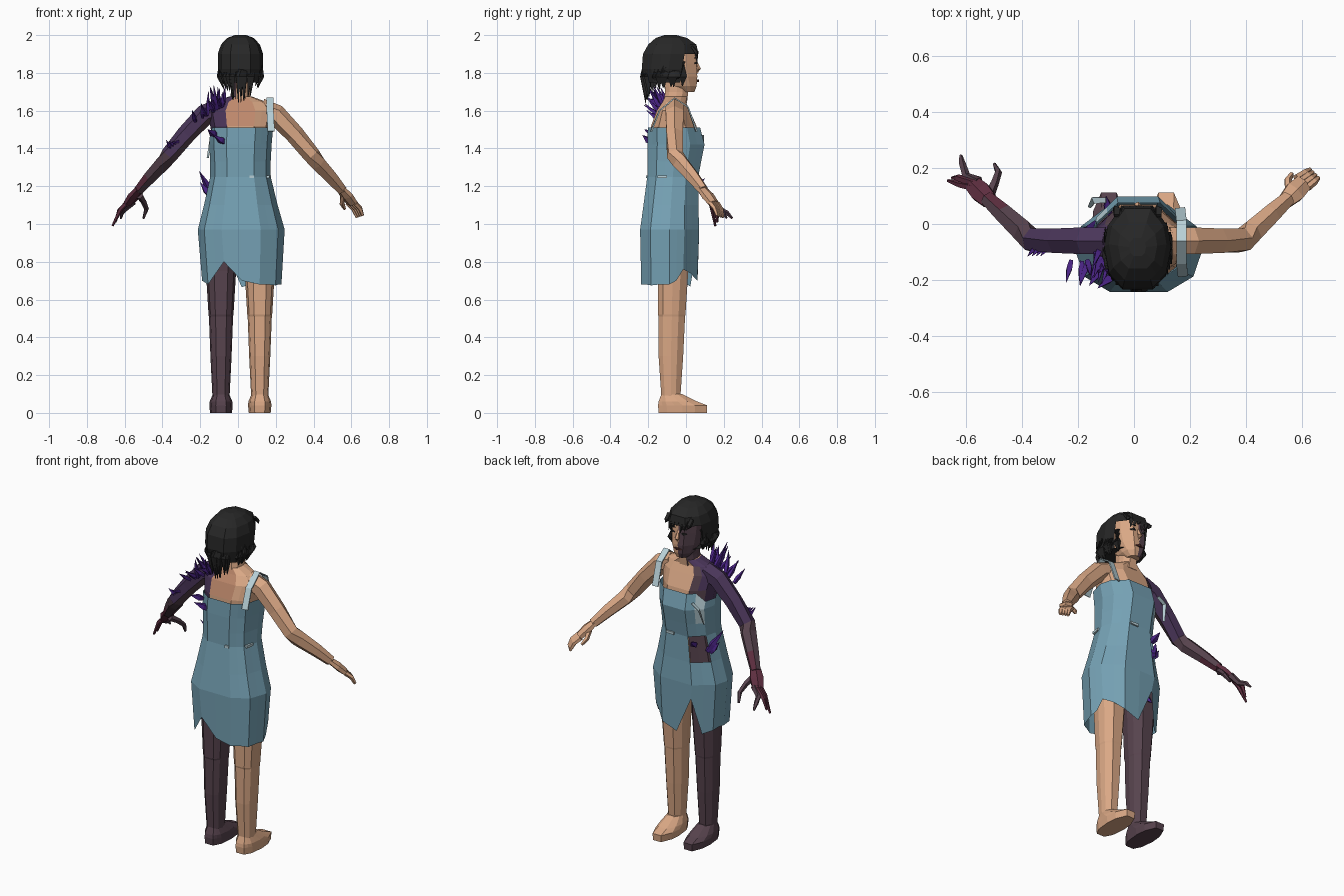
import bpy, bmesh, math, random
from mathutils import Vector

random.seed(4)
if "Cube" in bpy.data.objects:
    bpy.data.objects.remove(bpy.data.objects["Cube"])

COLOURS = {
    "skin": (0.70, 0.39, 0.235), "flushed_skin": (0.52, 0.25, 0.15),
    "dark_skin": (0.095, 0.056, 0.075), "violet_skin": (0.068, 0.036, 0.10),
    "maroon_skin": (0.11, 0.027, 0.05), "dress_blue": (0.18, 0.36, 0.46),
    "pale_cloth": (0.48, 0.63, 0.68), "hair_black": (0.02, 0.02, 0.02),
    "thorn_purple": (0.07, 0.018, 0.24), "lip_brown": (0.09, 0.03, 0.025),
}
MATS = {}
for key, rgb in COLOURS.items():
    m = bpy.data.materials.new(key)
    m.use_nodes = True
    m.diffuse_color = (*rgb, 1)
    bsdf = m.node_tree.nodes["Principled BSDF"]
    bsdf.inputs["Base Color"].default_value = (*rgb, 1)
    bsdf.inputs["Roughness"].default_value = 0.9
    MATS[key] = m

MID = 0.013  # body centre line
OUTLINE = [(-.45, -1), (.45, -1), (.85, -.65), (1, 0), (.9, .5)]
OUTLINE += [(-x, y) for x, y in [(-.45, 1), (.45, 1), (.9, .5), (1, 0), (.85, -.65)]]


def skin_rings(name, rings, paint, skip=None, caps=True):
    """Bridge vertex rings; paint is a colour or a rule (centre, row, column)."""
    bm = bmesh.new()
    loops = [[bm.verts.new(p) for p in ring] for ring in rings]
    n = len(loops[0])
    made = []
    for r in range(len(loops) - 1):
        for c in range(n):
            if skip and skip(r, c):
                continue
            d = (c + 1) % n
            made.append((bm.faces.new((loops[r][c], loops[r][d],
                                       loops[r + 1][d], loops[r + 1][c])), r, c))
    if caps:
        made.append((bm.faces.new(loops[0][::-1]), 0, 0))
        made.append((bm.faces.new(loops[-1]), len(loops) - 2, 0))
    mesh = bpy.data.meshes.new(name)
    used = []
    for f, r, c in made:
        key = paint if isinstance(paint, str) else paint(f.calc_center_median(), r, c)
        if key not in used:
            used.append(key)
            mesh.materials.append(MATS[key])
        f.material_index = used.index(key)
    bm.normal_update()
    bm.to_mesh(mesh)
    bm.free()
    ob = bpy.data.objects.new(name, mesh)
    bpy.context.collection.objects.link(ob)
    return ob


def ring(z, cx, rx, y0, y1):
    """Faceted horizontal ring of 20 columns."""
    pts = []
    for i, (ax, ay) in enumerate(OUTLINE):
        bx, by = OUTLINE[(i + 1) % len(OUTLINE)]
        for px, py in ((ax, ay), ((ax + bx) / 2, (ay + by) / 2)):
            pts.append(Vector((cx + px * rx, (y0 + y1) / 2 + py * (y1 - y0) / 2, z)))
    return pts


def loft(name, rows, paint, **kw):
    return skin_rings(name, [ring(*r) for r in rows], paint, **kw)


def tube(name, path, radii, paint, sides=6, flat=1.0):
    """Tapered limb; flat squashes it across its upper side."""
    path = [Vector(p) for p in path]
    rings = []
    for i, p in enumerate(path):
        way = path[min(i + 1, len(path) - 1)] - path[max(i - 1, 0)]
        q = way.to_track_quat('Z', 'Y')
        ang = [math.tau * (k + .5) / sides for k in range(sides)]
        rings.append([p + q @ Vector((math.cos(a) * radii[i],
                                      math.sin(a) * radii[i] * flat, 0)) for a in ang])
    return skin_rings(name, rings, paint)


# Legs and feet
for side, cx, col in (("left", .115, "skin"), ("right", -.09, "dark_skin")):
    loft(side + "_leg", [(.08, cx, .045, -.13, -.03), (.3, cx, .056, -.145, -.015),
                         (.51, cx, .064, -.145, -.005), (.52, cx, .066, -.148, -.003),
                         (.75, cx, .08, -.15, .012), (.98, cx, .09, -.17, .02)], col)
    loft(side + "_foot", [(0, cx, .058, -.145, .11), (.04, cx, .062, -.148, .112),
                          (.06, cx, .06, -.145, .06), (.1, cx, .043, -.13, -.02)], col)


# Torso and neck
def torso_paint(c, r, col):
    if c.x < -.03:
        return "violet_skin" if c.z > 1.4 and c.y < 0 else "dark_skin"
    return "flushed_skin" if c.x < .06 and c.y < -.1 and c.z > 1.5 else "skin"


loft("torso", [(.95, .02, .2, -.22, .04), (1.25, .015, .14, -.19, .045),
               (1.42, .015, .145, -.19, .07), (1.52, MID, .16, -.185, .055),
               (1.6, MID, .175, -.155, .02), (1.645, MID, .14, -.125, 0),
               (1.675, MID, .06, -.11, .005)], torso_paint)
loft("neck", [(1.64, MID, .058, -.12, .005), (1.7, MID, .05, -.11, .012),
              (1.78, MID, .052, -.11, .02)],
     lambda c, r, col: "dark_skin" if c.x < 0 else "skin")

# Dress with ragged hem and torn waist
HEM = [.80, .70, .68, .68, .675, .68, .68, .70, .76, .74,
       .70, .665, .88, .67, .69, .70, .70, .69, .68, .74]
rows = [(.68, .02, .21, -.237, .06), (.97, .017, .23, -.243, .07),
        (1.1, .015, .195, -.225, .065), (1.25, .013, .16, -.205, .065),
        (1.33, .013, .16, -.205, .08), (1.42, .013, .165, -.205, .098),
        (1.51, .018, .168, -.202, .075)]
dress_rings = [ring(*r) for r in rows]
for p, z in zip(dress_rings[0], HEM):
    p.z = z
for c in (14, 15, 16):
    dress_rings[-1][c].z = 1.46
skin_rings("dress", dress_rings,
           lambda c, r, col: "pale_cloth" if r in (4, 5) and col == 13 else "dress_blue",
           skip=lambda r, c: r == 2 and c in (12, 13), caps=False)

# Shoulder strap, hanging strap and small pale tears
tube("left_strap", [(.175, -.185, 1.49), (.17, -.14, 1.6), (.17, -.06, 1.667),
                    (.17, .01, 1.62), (.165, .055, 1.49)], [.026] * 5,
     "pale_cloth", 4, .2)
tube("torn_strap", [(-.1, .085, 1.47), (-.145, .085, 1.44), (-.16, .06, 1.35)],
     [.014, .016, .008], "pale_cloth", 4, .25)
for name, a, b in (("side_tear", (.158, -.15, 1.25), (.168, -.1, 1.25)),
                   ("front_tear", (.03, .067, 1.25), (.08, .067, 1.25)),
                   ("back_tear", (.06, -.205, 1.25), (.085, -.205, 1.25))):
    tube(name, [a, b], [.011, .009], "pale_cloth", 4)

# Arms and hands
ARM = [(.12, -.06, 1.61), (.2, -.06, 1.58), (.30, -.06, 1.475), (.39, -.058, 1.365),
       (.42, -.03, 1.325), (.49, .035, 1.25), (.55, .09, 1.18)]
ARM_R = [.055, .055, .05, .046, .045, .038, .029]


def mirrored(path):
    return [(2 * MID - x, y, z) for x, y, z in path]


PALM = [(.545, .085, 1.185), (.575, .115, 1.15), (.605, .145, 1.11)]
tube("left_arm", ARM, ARM_R, "skin")
tube("left_palm", PALM, [.032, .042, .036], "skin", 6, .55)
for i in range(4):
    s = i / 3
    base = Vector((.62 - .04 * s, .13 + .035 * s, 1.11))
    tip = Vector((.66 - .03 * s, .165 + .03 * s, 1.045 - .01 * s))
    tube("left_finger_%d" % i, [base, (base + tip) / 2 + Vector((.006, .004, .006)), tip],
         [.014, .013, .008], "skin", 5)
tube("left_thumb", [(.555, .12, 1.15), (.55, .155, 1.11), (.565, .18, 1.08)],
     [.016, .014, .008], "skin", 5)

tube("right_arm", mirrored(ARM), ARM_R,
     lambda c, r, col: ("violet_skin" if r < 3 and col != 4 else
                        "maroon_skin" if r == 5 and col % 2 else "dark_skin"))
tube("right_palm", mirrored(PALM), [.034, .042, .034], "maroon_skin", 6, .55)
CLAWS = [[(-.57, .13, 1.13), (-.62, .14, 1.08), (-.665, .155, .99)],
         [(-.57, .145, 1.12), (-.63, .165, 1.07), (-.65, .165, 1.01)],
         [(-.555, .15, 1.12), (-.6, .17, 1.08), (-.615, .215, 1.06), (-.62, .245, 1.03)],
         [(-.52, .10, 1.15), (-.5, .145, 1.12), (-.485, .185, 1.08), (-.5, .215, 1.03)]]
for i, path in enumerate(CLAWS):
    tube("right_claw_%d" % i, path, [.02, .016, .013, .006][-len(path):],
         "maroon_skin" if i < 2 else "dark_skin", 5)

# Head and face
loft("head", [(1.7, MID, .035, -.03, .045), (1.73, MID, .06, -.08, .056),
              (1.78, MID, .08, -.14, .06), (1.85, MID, .088, -.17, .055),
              (1.92, MID, .088, -.18, .052), (1.97, MID, .06, -.14, .0)],
     lambda c, r, col: "dark_skin" if c.x < MID else "skin")
tube("nose", [(MID, .05, 1.865), (MID, .066, 1.82), (MID, .055, 1.795)],
     [.006, .014, .008], "skin", 5)
tube("lips", [(MID - .025, .057, 1.757), (MID, .063, 1.758), (MID + .025, .057, 1.757)],
     [.004, .009, .004], "lip_brown", 4)
for s, side in ((1, "left"), (-1, "right")):
    for part, z, r in (("eye", 1.85, .009), ("brow", 1.878, .005)):
        tube(side + "_" + part, [(MID + s * .02, .054, z), (MID + s * .036, .055, z + .003),
                                 (MID + s * .052, .046, z)], [.003, r, .003],
             "hair_black", 4)

# Hair cap and hanging locks
loft("hair_cap", [(1.75, MID, .108, -.215, .03), (1.82, MID, .12, -.234, .05),
                  (1.9, MID, .12, -.228, .066), (1.95, MID, .103, -.2, .055),
                  (1.985, MID, .07, -.16, .005), (2.0, MID, .03, -.115, -.05)],
     "hair_black", skip=lambda r, c: r < 2 and 8 <= c < 14)
for i in range(34):
    a = math.radians(-90 + random.uniform(-125, 125))
    ca, sa = math.cos(a), math.sin(a)
    back = max(0, -sa)
    tip = 1.74 - .085 * back * back + random.uniform(-.02, .03)
    tube("hair_lock_%d" % i, [(MID + .105 * ca, -.09 + .125 * sa, 1.86),
                              (MID + .115 * ca, -.09 + .135 * sa, 1.78),
                              (MID + .095 * ca, -.09 + .125 * sa, tip)],
         [.02, .026, .002], "hair_black", 4, .6)
for i in range(7):
    x = MID - .075 + i * .025
    tube("fringe_%d" % i, [(x, .03, 1.94), (x, .056, 1.91),
                           (x + .01, .058, 1.89 - .018 * (i % 3))],
         [.014, .017, .002], "hair_black", 4, .6)


# Thorns on the shoulder, arm and waist
def thorn(name, base, tip, r=.014):
    base, tip = Vector(base), Vector(tip)
    tube(name, [base, base.lerp(tip, .35), tip], [r * .7, r, .001], "thorn_purple", 4)


for i in range(18):
    x = random.uniform(-.23, -.08)
    base = Vector((x, random.uniform(-.15, -.08), 1.6 + (x + .12) * .55))
    push = Vector((random.uniform(-.03, .02), random.uniform(-.09, -.03),
                   random.uniform(.04, .13)))
    thorn("shoulder_thorn_%d" % i, base, base + push)
for i in range(4):
    base = Vector((-.31 - .015 * i, -.085, 1.44 - .015 * i))
    thorn("arm_thorn_%d" % i, base, base + Vector((-.025, -.03, -.01 + .02 * i)), .01)
for i, (a, b) in enumerate([((-.14, 0, 1.16), (-.205, -.06, 1.28)),
                            ((-.15, -.02, 1.15), (-.2, -.03, 1.22)),
                            ((-.09, .04, 1.2), (-.1, .1, 1.24)),
                            ((-.07, -.18, 1.43), (-.13, -.23, 1.47)),
                            ((-.12, -.16, 1.47), (-.16, -.22, 1.5)),
                            ((-.07, .0, .88), (-.09, .045, .82))]):
    thorn("body_thorn_%d" % i, a, b, .02)
